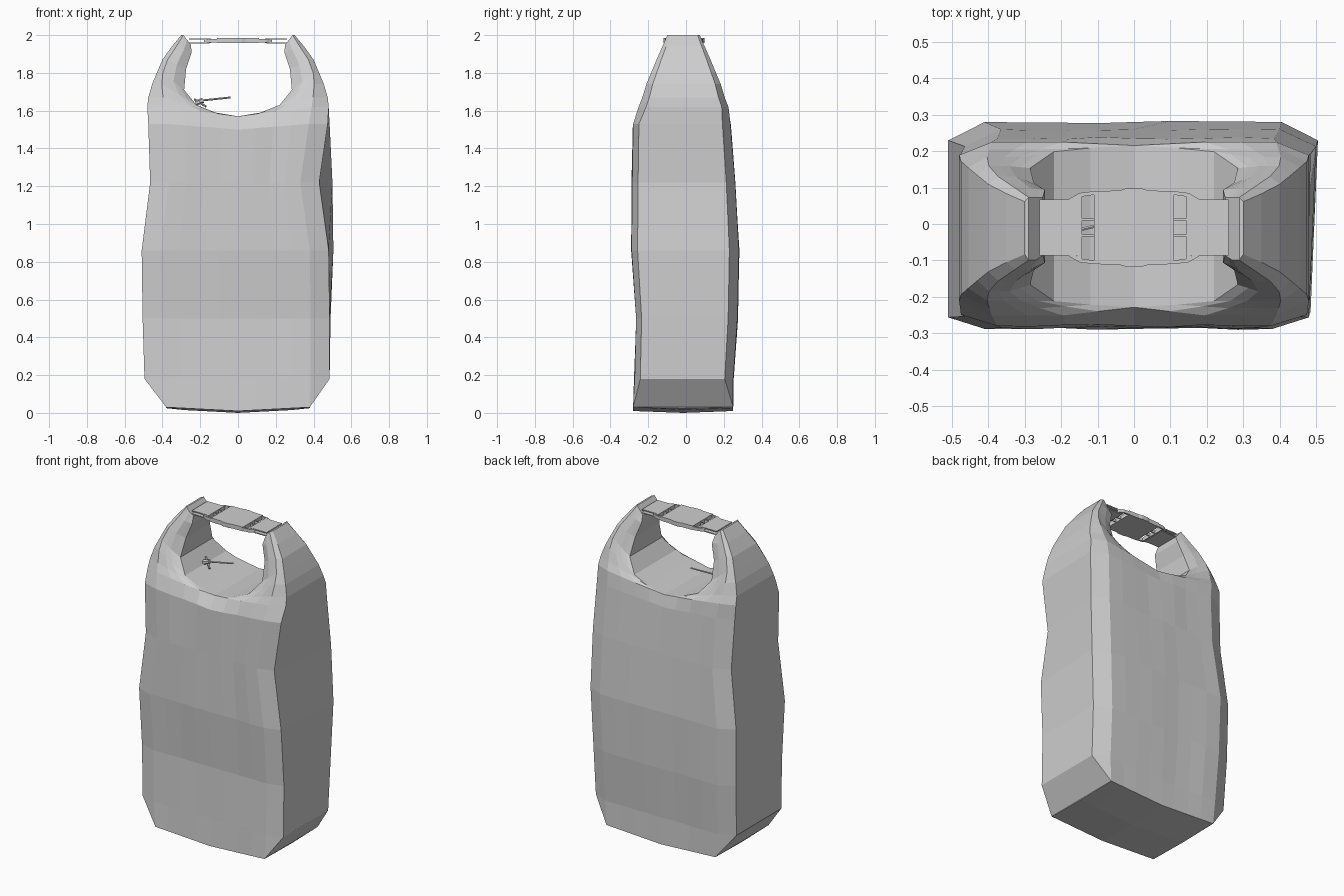
import bpy, bmesh, random
from mathutils import Vector

random.seed(4)
cube = bpy.data.objects.get("Cube")
if cube:
    bpy.data.objects.remove(cube)

grey = bpy.data.materials.new("light grey")
grey.use_nodes = True
shade = (0.62, 0.62, 0.62, 1)
grey.diffuse_color = shade
grey.node_tree.nodes["Principled BSDF"].inputs["Base Color"].default_value = shade


def finish(name, bm):
    """Turn a bmesh into a flat-shaded object."""
    bmesh.ops.remove_doubles(bm, verts=bm.verts, dist=0.0005)
    bmesh.ops.recalc_face_normals(bm, faces=bm.faces)
    mesh = bpy.data.meshes.new(name)
    bm.to_mesh(mesh)
    bm.free()
    mesh.materials.append(grey)
    obj = bpy.data.objects.new(name, mesh)
    bpy.context.collection.objects.link(obj)
    return obj


def slab(name, outline, low, high):
    """Extrude a plan outline between two heights."""
    bm = bmesh.new()
    face = bm.faces.new([bm.verts.new((x, y, low)) for x, y in outline])
    grown = bmesh.ops.extrude_face_region(bm, geom=[face])["geom"]
    verts = [v for v in grown if isinstance(v, bmesh.types.BMVert)]
    bmesh.ops.translate(bm, verts=verts, vec=(0, 0, high - low))
    return finish(name, bm)


def box(name, x1, x2, y1, y2, low, high):
    return slab(name, [(x1, y1), (x2, y1), (x2, y2), (x1, y2)], low, high)


# Bag body levels: left half width at the front and back, right half width,
# height, front depth, back depth
BODY = [
    (.38, .38, .38, .03, .28, .25),
    (.485, .485, .495, .18, .272, .25),
    (.485, .49, .505, .5, .264, .272),
    (.48, .505, .51, .86, .288, .28),
    (.43, .5, .465, 1.22, .285, .26),
    (.475, .485, .475, 1.53, .28, .235),
]
# Horn sections: outer x and z, inner x and z, depth, inner depth
HORN = [
    (.48, 1.62, 0, 1.57, .238, .222),
    (.475, 1.67, .12, 1.59, .218, .215),
    (.455, 1.74, .22, 1.63, .197, .205),
    (.43, 1.8, .285, 1.71, .172, .16),
    (.4, 1.87, .275, 1.82, .143, .12),
    (.35, 1.94, .245, 1.91, .112, .1),
    (.3, 2, .25, 1.95, .086, .08),
]
COLUMNS = (0.25, 0.5, 0.75)


def half_section(outer, inner, depth, inner_depth, wall, chamfer, sag):
    """Points on one cloth side, from the outer wall to the inner edge."""
    corner = outer + Vector((-chamfer, 0))
    pts = [(outer.x, depth * wall, outer.y), (corner.x, depth, corner.y)]
    for t in COLUMNS:
        p = corner.lerp(inner, t)
        y = depth if t < 0.7 else (depth + inner_depth) / 2
        pts.append((p.x, y + random.uniform(-sag, sag), p.y))
    pts.append((inner.x, inner_depth, inner.y))
    return pts


def sections(side):
    """Pairs of front and back point rows for one half of the bag."""
    rows = []
    for i, (fore, aft, right, z, front, back) in enumerate(BODY):
        drop = .02 if i == 0 else .03 if z > 1.5 else 0
        inner = Vector((0, z - drop))
        pair = []
        for width, depth, wall in ((fore, front, .89), (aft, back, .82)):
            outer = Vector((width if side > 0 else right, z))
            if i == 0:
                shape = (1, 0, 0)
            else:
                shape = (wall, .1, .004)
            pair.append(half_section(outer, inner, depth, depth, *shape))
        rows.append(pair)
    for x, z, xi, zi, depth, inside in HORN:
        chamfer = min((x - xi) * 0.22, .09)
        rows.append([half_section(Vector((x, z)), Vector((xi, zi)), depth + k,
                                  inside + k / 2, 0.84, chamfer, 0)
                     for k in (.013, -.013)])
    return rows


def bridge(bm, a, b):
    """Join two point rows with faces."""
    for k in range(len(a) - 1):
        corners = dict.fromkeys((a[k], a[k + 1], b[k + 1], b[k]))
        bm.faces.new(list(corners))


# Bag: each half is lofted from the base up into its horn
bm = bmesh.new()
for side in (1, -1):
    loft = []
    for front, back in sections(side):
        loft.append([[bm.verts.new((side * x, sign * y, z)) for x, y, z in pts]
                     for sign, pts in ((-1, front), (1, back))])
    for low, high in zip(loft, loft[1:]):
        for a, b in zip(low, high):
            bridge(bm, a, b)
        # Outer wall, then the inner wall wherever the halves part
        bm.faces.new((low[0][0], low[1][0], high[1][0], high[0][0]))
        if abs(high[0][-1].co.x) > 0:
            bm.faces.new((low[0][-1], low[1][-1], high[1][-1], high[0][-1]))
    bridge(bm, *loft[-1])
    # Base bulges down along its centre line
    front, back = loft[0]
    keel = []
    for k, (a, b) in enumerate(zip(front, back)):
        point = (a.co + b.co) / 2
        point.z -= .01 * min(k / 2, 1)
        keel.append(bm.verts.new(point))
    bridge(bm, front, keel)
    bridge(bm, keel, back)
    bm.faces.ensure_lookup_table()
finish("bag", bm)

# Buckle: central plate with a slight bulge at the middle of each long edge
mid = -.01
half = [(-.11, .1), (-.04, .102), (-.02, .108), (.02, .108), (.04, .102), (.11, .1)]
outline = [(x, mid - y) for x, y in half] + [(x, mid + y) for x, y in reversed(half)]
slab("buckle_plate", outline, 1.958, 1.984)

for s, label in ((1, "left"), (-1, "right")):
    # Buckle frame rails, cross bar and prongs
    for e, end in ((-1, "front"), (1, "back")):
        rail = [(.11, .1), (.15, .095), (.18, .078), (.17, .07), (.145, .085), (.11, .09)]
        slab(f"{label}_{end}_rail", [(s * x, mid + e * y) for x, y in rail], 1.96, 1.98)
        y = mid + e * .022
        box(f"{label}_{end}_prong", s * .108, s * .15, y - .003, y + .003, 1.962, 1.978)
    box(f"{label}_cross_bar", s * .143, s * .157, -.095, .075, 1.958, 1.982)
    # Strap folded around the cross bar and tucked into the horn tip
    box(f"{label}_upper_strap", s * .15, s * .26, -.087, .067, 1.976, 1.982)
    box(f"{label}_lower_strap", s * .15, s * .26, -.087, .067, 1.956, 1.962)

# Small pull cord with a knot lying in the saddle
for name, start, stop, radius in (
    ("pull_cord", (-.21, -.03, 1.652), (-.04, .01, 1.67), .005),
    ("cord_tail", (-.23, .01, 1.66), (-.17, -.04, 1.622), .006),
    ("cord_knot", (-.225, -.02, 1.64), (-.185, -.02, 1.655), .014),
):
    a, b = Vector(start), Vector(stop)
    bm = bmesh.new()
    bmesh.ops.create_cone(bm, cap_ends=True, segments=6, radius1=radius,
                          radius2=radius, depth=(b - a).length)
    turn = (b - a).to_track_quat("Z", "Y").to_matrix()
    bmesh.ops.rotate(bm, verts=bm.verts, matrix=turn)
    bmesh.ops.translate(bm, verts=bm.verts, vec=(a + b) / 2)
    finish(name, bm)
